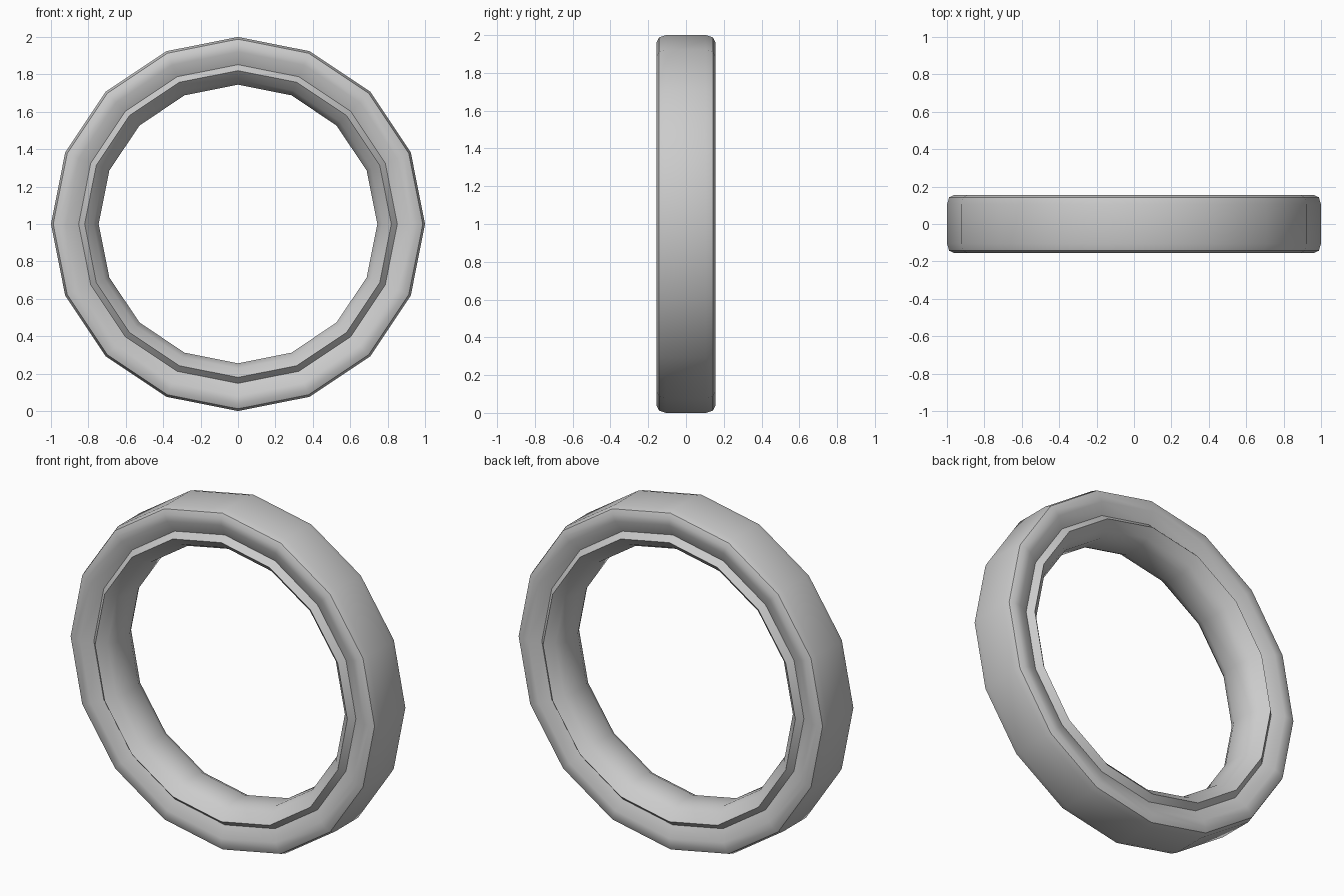
import bpy, bmesh, math

if "Cube" in bpy.data.objects:
    bpy.data.objects.remove(bpy.data.objects["Cube"])

SIDES = 16

# Half cross-section (radius, y), from tread centre round the sidewall to the inner bore
half = [
    (1.00, 0.105), (0.988, 0.143), (0.96, 0.156), (0.92, 0.154),  # tread, shoulder, sidewall
    (0.852, 0.122), (0.82, 0.156),                                # groove and raised lip
    (0.772, 0.11), (0.745, 0.06),                                 # rounded bore
]
# Mirror the half section to close the loop
profile = half + [(r, -y) for r, y in reversed(half)]


def revolve(name, section, sides, centre_z):
    """Sweep a closed section around the y axis."""
    bm = bmesh.new()
    rings = []
    for i in range(sides):
        a = 2 * math.pi * i / sides
        rings.append([bm.verts.new((r * math.cos(a), y, centre_z + r * math.sin(a)))
                      for r, y in section])
    n = len(section)
    for i in range(sides):
        cur, nxt = rings[i], rings[(i + 1) % sides]
        for j in range(n):
            k = (j + 1) % n
            bm.faces.new((cur[j], cur[k], nxt[k], nxt[j]))
    bmesh.ops.recalc_face_normals(bm, faces=bm.faces)
    mesh = bpy.data.meshes.new(name)
    bm.to_mesh(mesh)
    bm.free()
    obj = bpy.data.objects.new(name, mesh)
    bpy.context.collection.objects.link(obj)
    return obj


# Tyre ring standing upright
ring = revolve("tyre_ring", profile, SIDES, 1.0)
bpy.context.view_layer.objects.active = ring
ring.select_set(True)
bpy.ops.object.shade_smooth_by_angle(angle=math.radians(32))
